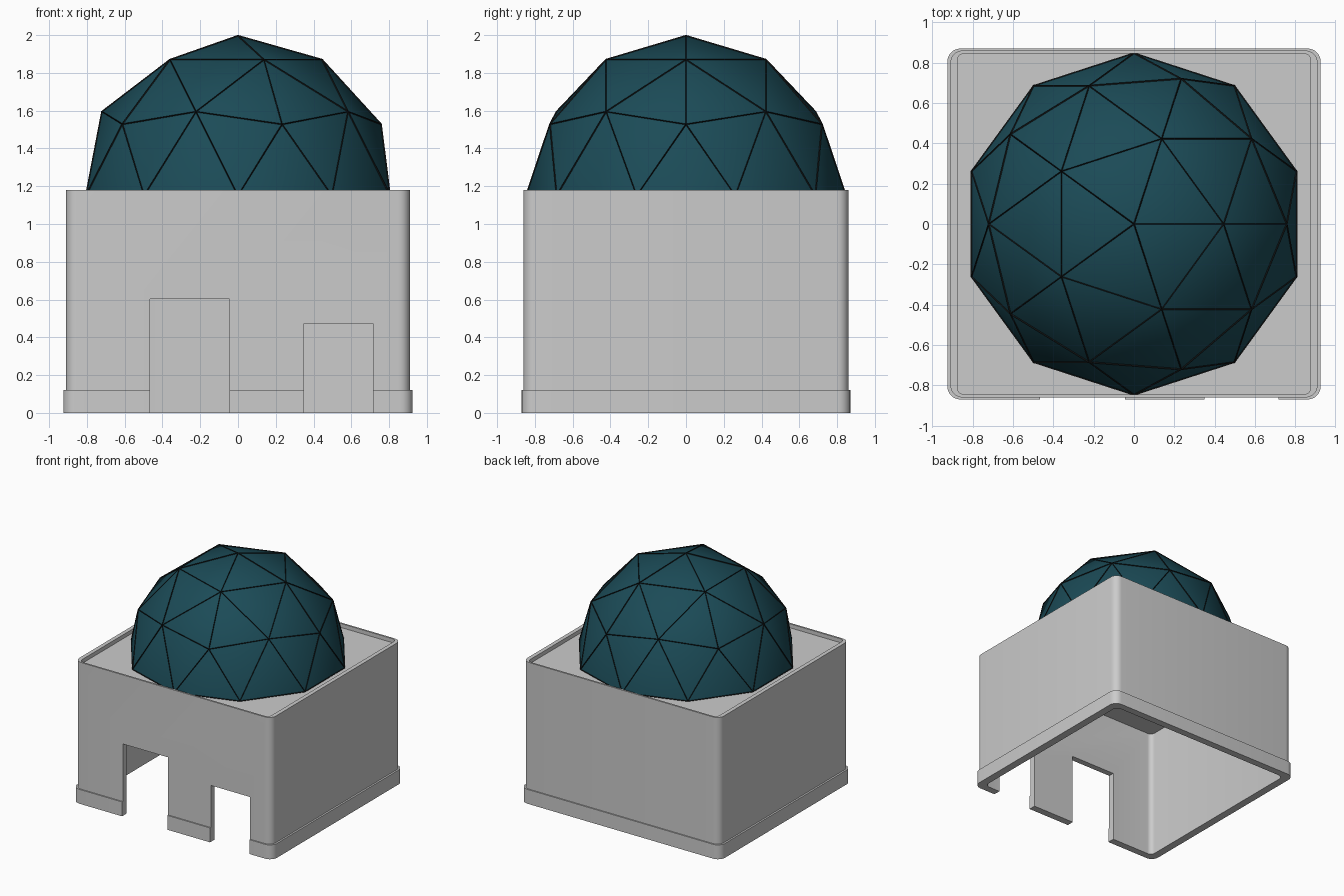
import bpy, bmesh
from math import sin, cos, pi, radians

if "Cube" in bpy.data.objects:
    bpy.data.objects.remove(bpy.data.objects["Cube"])


def finish(name, bm):
    bmesh.ops.recalc_face_normals(bm, faces=bm.faces)
    me = bpy.data.meshes.new(name)
    bm.to_mesh(me)
    bm.free()
    ob = bpy.data.objects.new(name, me)
    bpy.context.collection.objects.link(ob)
    return ob


def activate(ob):
    bpy.ops.object.select_all(action='DESELECT')
    ob.select_set(True)
    bpy.context.view_layer.objects.active = ob


def smooth(ob):
    activate(ob)
    bpy.ops.object.shade_smooth_by_angle(angle=radians(30))


def material(name, rgb):
    m = bpy.data.materials.new(name)
    m.diffuse_color = (*rgb, 1)
    m.use_nodes = True
    m.node_tree.nodes["Principled BSDF"].inputs["Base Color"].default_value = m.diffuse_color
    return m


def rounded_loop(bm, hx, hy, r, z, n=6):
    """Ring of vertices around a rounded rectangle."""
    out = []
    for k, (sx, sy) in enumerate([(1, 1), (-1, 1), (-1, -1), (1, -1)]):
        for i in range(n + 1):
            a = (k + i / n) * pi / 2
            out.append(bm.verts.new((sx * (hx - r) + r * cos(a),
                                     sy * (hy - r) + r * sin(a), z)))
    return out


def loft(name, sections, closed):
    """Bridge rounded rectangles; closed joins last to first, else caps both ends."""
    bm = bmesh.new()
    loops = [rounded_loop(bm, *s) for s in sections]
    pairs = list(zip(loops, loops[1:]))
    if closed:
        pairs.append((loops[-1], loops[0]))
    else:
        bm.faces.new(loops[0])
        bm.faces.new(loops[-1])
    for a, b in pairs:
        for i in range(len(a)):
            j = (i + 1) % len(a)
            bm.faces.new((a[i], a[j], b[j], b[i]))
    return finish(name, bm)


# Hollow building: ceiling, inner wall, outer wall, parapet, sunken roof
walls = loft("walls_and_roof", [
    (0.86, 0.81, 0.04, 1.10), (0.86, 0.81, 0.04, 0.0),
    (0.91, 0.86, 0.06, 0.0), (0.91, 0.86, 0.06, 1.18),
    (0.876, 0.845, 0.035, 1.18), (0.876, 0.845, 0.035, 1.147)], False)

# Plinth band around the foot
plinth = loft("plinth", [
    (0.91, 0.86, 0.06, 0.0), (0.925, 0.87, 0.065, 0.0),
    (0.925, 0.87, 0.065, 0.12), (0.91, 0.86, 0.06, 0.12)], True)

# Two doorways cut through the front
bm = bmesh.new()
for x0, x1, top in [(-0.465, -0.045, 0.602), (0.35, 0.715, 0.473)]:
    vs = bmesh.ops.create_cube(bm, size=1)["verts"]
    bmesh.ops.scale(bm, vec=(x1 - x0, 0.3, top + 0.1), verts=vs)
    bmesh.ops.translate(bm, vec=((x0 + x1) / 2, -0.85, (top - 0.1) / 2), verts=vs)
cutter = finish("doorway_cutter", bm)
for ob in (walls, plinth):
    mod = ob.modifiers.new("doorways", 'BOOLEAN')
    mod.operation = 'DIFFERENCE'
    mod.solver = 'EXACT'
    mod.object = cutter
    activate(ob)
    bpy.ops.object.modifier_apply(modifier=mod.name)
    smooth(ob)
bpy.data.objects.remove(cutter)


def half_dome(name, radius, mat):
    bm = bmesh.new()
    bmesh.ops.create_icosphere(bm, subdivisions=2, radius=radius)
    low = [v for v in bm.verts if v.co.z < -0.01]
    bmesh.ops.delete(bm, geom=low, context='VERTS')
    bmesh.ops.translate(bm, vec=(0, 0, 1.15), verts=bm.verts)
    ob = finish(name, bm)
    ob.data.materials.append(mat)
    return ob


# Geodesic dome panels
panels = half_dome("dome_panels", 0.845, material("dome_teal", (0.011, 0.07, 0.095)))
smooth(panels)

# Struts along every panel edge
struts = half_dome("dome_struts", 0.843, material("strut_black", (0.006, 0.007, 0.007)))
wire = struts.modifiers.new("struts", 'WIREFRAME')
wire.thickness = 0.016
wire.offset = 0
wire.use_boundary = True
wire.use_even_offset = False
